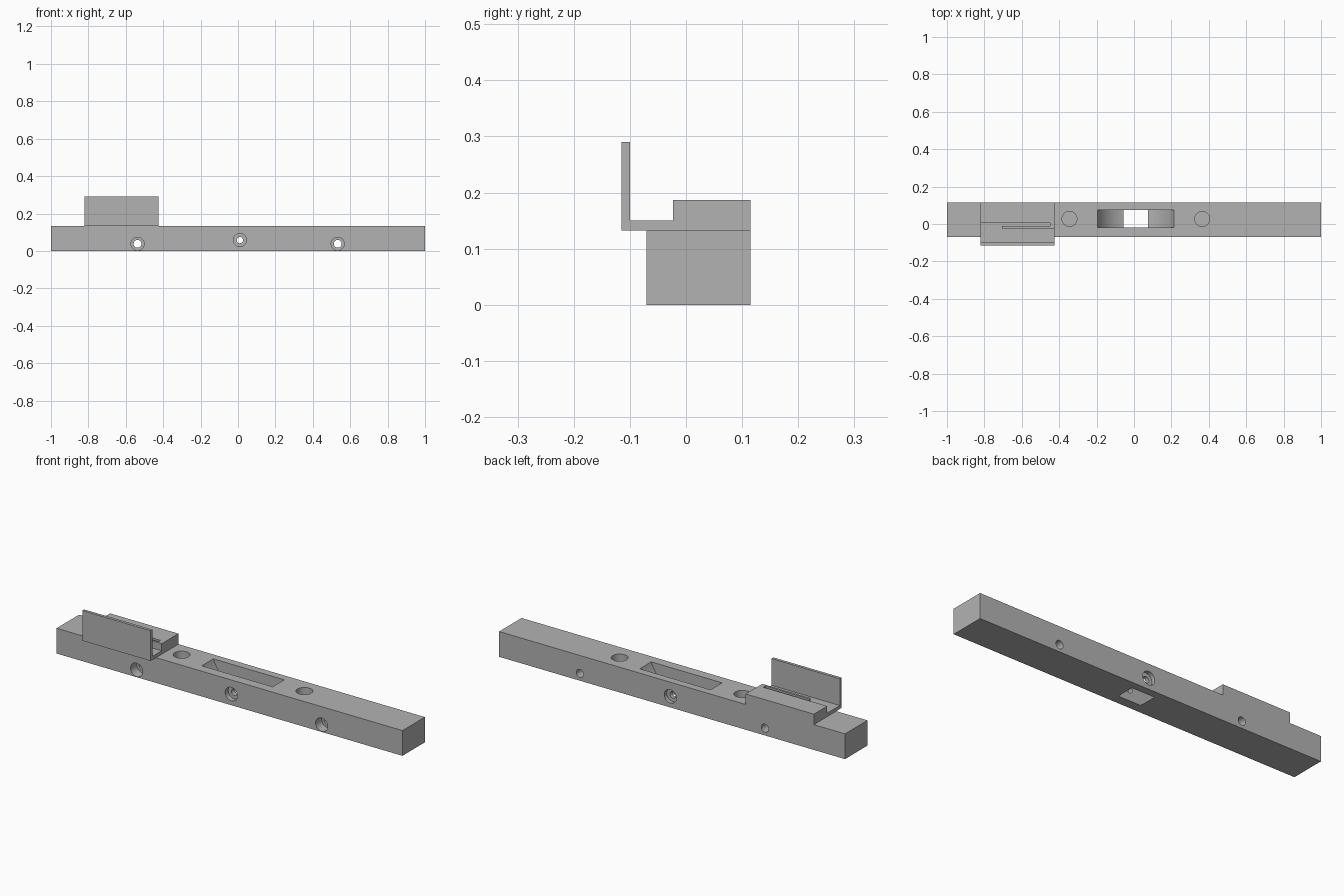
import bpy, bmesh, math
from mathutils import Matrix, Vector

cube = bpy.data.objects.get("Cube")
if cube:
    bpy.data.objects.remove(cube, do_unlink=True)

grey = bpy.data.materials.new("light grey")
grey.use_nodes = True
colour = (0.45, 0.45, 0.45, 1)
grey.diffuse_color = colour
grey.node_tree.nodes["Principled BSDF"].inputs["Base Color"].default_value = colour

BACK, FRONT, TOP = 0.115, -0.07, 0.132


def finish(name, bm):
    bmesh.ops.recalc_face_normals(bm, faces=bm.faces)
    mesh = bpy.data.meshes.new(name)
    bm.to_mesh(mesh)
    bm.free()
    mesh.materials.append(grey)
    obj = bpy.data.objects.new(name, mesh)
    bpy.context.collection.objects.link(obj)
    return obj


def box(name, x, y, z):
    bm = bmesh.new()
    bmesh.ops.create_cube(bm, size=1)
    for v in bm.verts:
        v.co = Vector([(lo + hi) / 2 + c * (hi - lo)
                       for c, (lo, hi) in zip(v.co, (x, y, z))])
    return finish(name, bm)


def cylinder(name, axis, radius, centre, start, end, sides=48):
    """Cylinder along y or z; centre gives the other two coordinates."""
    bm = bmesh.new()
    bmesh.ops.create_cone(bm, cap_ends=True, segments=sides, radius1=radius,
                          radius2=radius, depth=end - start)
    mid = (start + end) / 2
    if axis == "Y":
        bm.transform(Matrix.Rotation(math.pi / 2, 4, "X"))
        offset = (centre[0], mid, centre[1])
    else:
        offset = (centre[0], centre[1], mid)
    bm.transform(Matrix.Translation(offset))
    return finish(name, bm)


def combine(target, other, operation):
    mod = target.modifiers.new(other.name, "BOOLEAN")
    mod.operation, mod.solver, mod.object = operation, "EXACT", other
    bpy.context.view_layer.objects.active = target
    bpy.ops.object.modifier_apply(modifier=mod.name)
    bpy.data.objects.remove(other, do_unlink=True)


# Long bar
bar = box("mounting_bar", (-1, 1), (FRONT, BACK), (0, TOP))

# Stepped bracket with upright front plate, extruded along x
profile = [(-0.115, TOP), (BACK, TOP), (BACK, 0.187), (-0.023, 0.187),
           (-0.023, 0.15), (-0.1, 0.15), (-0.1, 0.29), (-0.115, 0.29)]
bm = bmesh.new()
face = bm.faces.new([bm.verts.new((-0.82, y, z)) for y, z in profile])
extruded = bmesh.ops.extrude_face_region(bm, geom=[face])["geom"]
bmesh.ops.translate(bm, vec=(0.395, 0, 0),
                    verts=[v for v in extruded if isinstance(v, bmesh.types.BMVert)])
bracket = finish("bracket", bm)

# Slit and end relief that leave a thin spring finger on the step
combine(bracket, box("finger_slit", (-0.9, -0.45), (-0.012, 0.005), (0.15, 0.25)), "DIFFERENCE")
combine(bracket, box("finger_relief", (-0.9, -0.705), (-0.05, 0.005), (0.15, 0.25)), "DIFFERENCE")
combine(bar, bracket, "UNION")

# Curved central pocket, open through the underside
combine(bar, cylinder("wheel_pocket", "Y", 0.219, (0.01, 0.209), -0.02, 0.075, 128), "DIFFERENCE")

# Blind holes in the top
for x in (-0.345, 0.365):
    combine(bar, cylinder("top_hole", "Z", 0.04, (x, 0.027), 0.03, 0.2), "DIFFERENCE")

# Screw holes through the bar, counterbored from the front
for x in (-0.537, 0.533):
    combine(bar, cylinder("screw_hole", "Y", 0.021, (x, 0.038), -0.2, 0.2), "DIFFERENCE")
    combine(bar, cylinder("screw_head", "Y", 0.035, (x, 0.038), -0.2, FRONT + 0.05), "DIFFERENCE")

# Axle hole, counterbored from both sides
axle = (0.01, 0.058)
combine(bar, cylinder("axle_hole", "Y", 0.017, axle, -0.2, 0.2), "DIFFERENCE")
combine(bar, cylinder("axle_head", "Y", 0.035, axle, -0.2, FRONT + 0.025), "DIFFERENCE")
combine(bar, cylinder("axle_nut", "Y", 0.035, axle, BACK - 0.02, 0.2), "DIFFERENCE")

bpy.ops.object.select_all(action="DESELECT")
bar.select_set(True)
bpy.context.view_layer.objects.active = bar
bpy.ops.object.shade_smooth_by_angle(angle=math.radians(30))
